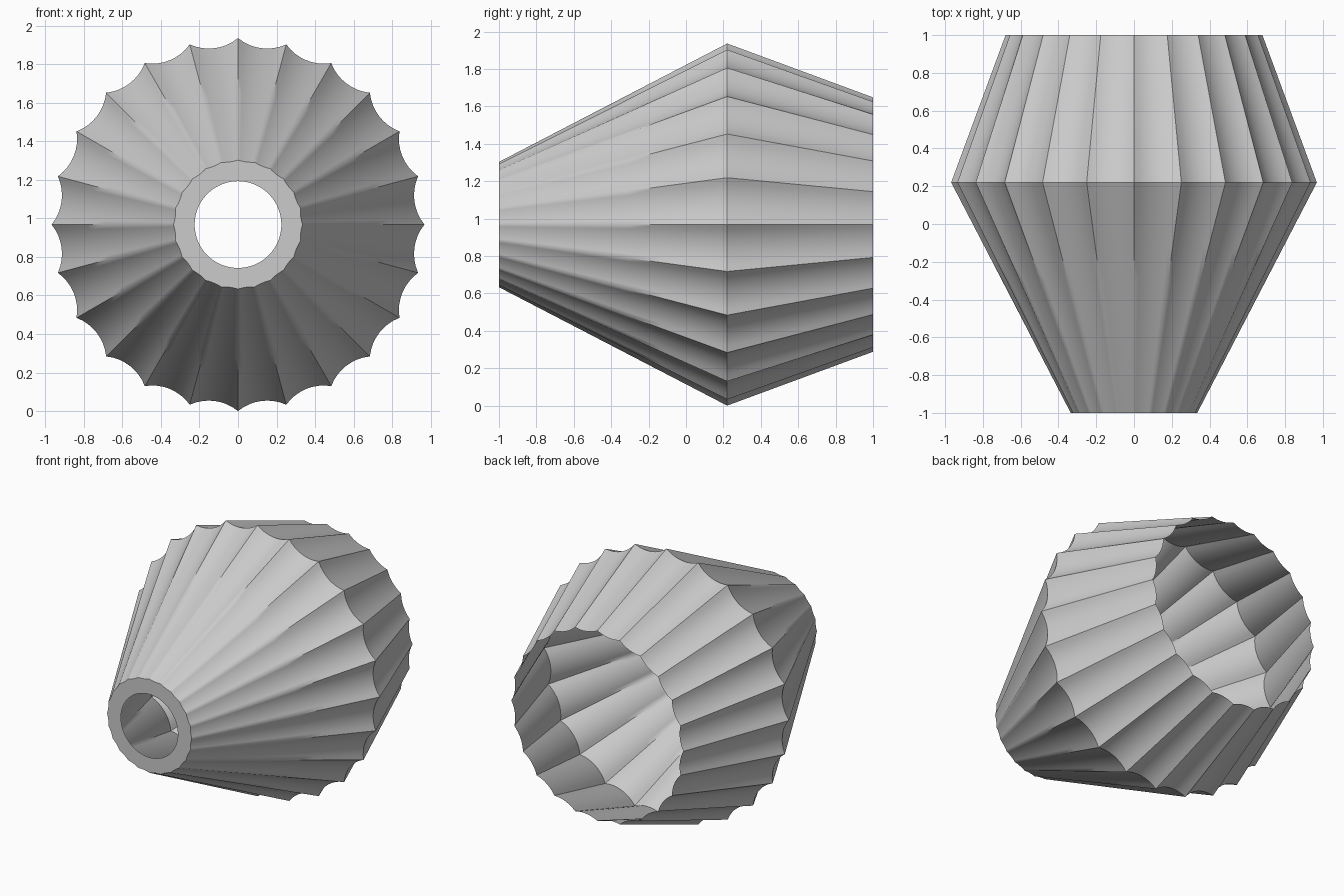
import bpy, bmesh
from math import sin, cos, pi, sqrt, radians

cube = bpy.data.objects.get("Cube")
if cube:
    bpy.data.objects.remove(cube, do_unlink=True)

FLUTES, STEPS = 24, 8
COUNT = FLUTES * STEPS
FLUTE_RADIUS = 0.24       # every flute is scooped with the same arc radius
CENTRE_Z = 0.968
FRONT, RIDGE, BACK = (-1.0, 0.335), (0.22, 0.968), (1.0, 0.68)
CREASE_LIMIT = 0.70       # creases soften below this shade radius
HOLE = 0.225

grey = bpy.data.materials.new("shade grey")
grey.use_nodes = True
colour = (0.6, 0.6, 0.6, 1)
grey.diffuse_color = colour
grey.node_tree.nodes["Principled BSDF"].inputs["Base Color"].default_value = colour


def fluted_point(r, i):
    """Point on a scalloped outline whose cusps lie at radius r."""
    flute, step = divmod(i, STEPS)
    half = r * sin(pi / FLUTES)
    t = (2 * step / STEPS - 1) * half
    sag = sqrt(FLUTE_RADIUS**2 - t * t) - sqrt(FLUTE_RADIUS**2 - half**2)
    out = r * cos(pi / FLUTES) - sag
    a = (flute + 0.5) * 2 * pi / FLUTES
    return out * cos(a) - t * sin(a), out * sin(a) + t * cos(a)


def between(p, q, t):
    return tuple(a + (b - a) * t for a, b in zip(p, q))


def make_object(name, bm):
    mesh = bpy.data.meshes.new(name)
    bm.to_mesh(mesh)
    bm.free()
    mesh.materials.append(grey)
    obj = bpy.data.objects.new(name, mesh)
    obj.location.z = CENTRE_Z
    bpy.context.collection.objects.link(obj)
    return obj


def bridge(bm, ring_a, ring_b):
    for i in range(COUNT):
        j = (i + 1) % COUNT
        face = bm.faces.new((ring_a[i], ring_a[j], ring_b[j], ring_b[i]))
        face.smooth = True


# Fluted shade: narrow front, wide ridge, open back
profile = [between(FRONT, RIDGE, k / 7) for k in range(7)]
profile += [between(RIDGE, BACK, k / 4) for k in range(5)]
bm = bmesh.new()
rings = []
for y, r in profile:
    ring = []
    for i in range(COUNT):
        x, z = fluted_point(r, i)
        ring.append(bm.verts.new((x, y, z)))
    rings.append(ring)
for a, b in zip(rings, rings[1:]):
    bridge(bm, a, b)
bmesh.ops.recalc_face_normals(bm, faces=bm.faces)
if sum(f.normal.x * f.calc_center_median().x for f in bm.faces) < 0:
    bmesh.ops.reverse_faces(bm, faces=bm.faces)

# Sharp creases along the wide part of each cusp and around the ridge
for k in range(len(rings) - 1):
    if (profile[k][1] + profile[k + 1][1]) / 2 > CREASE_LIMIT:
        for i in range(0, COUNT, STEPS):
            bm.edges.get((rings[k][i], rings[k + 1][i])).smooth = False
ridge = rings[profile.index(RIDGE)]
for i in range(COUNT):
    bm.edges.get((ridge[i - 1], ridge[i])).smooth = False
make_object("fluted_shade", bm)

# Flat front collar with a round hole
bm = bmesh.new()
outer, inner = [], []
for i in range(COUNT):
    x, z = fluted_point(FRONT[1], i)
    outer.append(bm.verts.new((x, FRONT[0], z)))
    a = 2 * pi * i / COUNT
    inner.append(bm.verts.new((HOLE * cos(a), FRONT[0], HOLE * sin(a))))
bridge(bm, inner, outer)
bm.normal_update()
if next(iter(bm.faces)).normal.y > 0:
    bmesh.ops.reverse_faces(bm, faces=bm.faces)
make_object("front_collar", bm)
